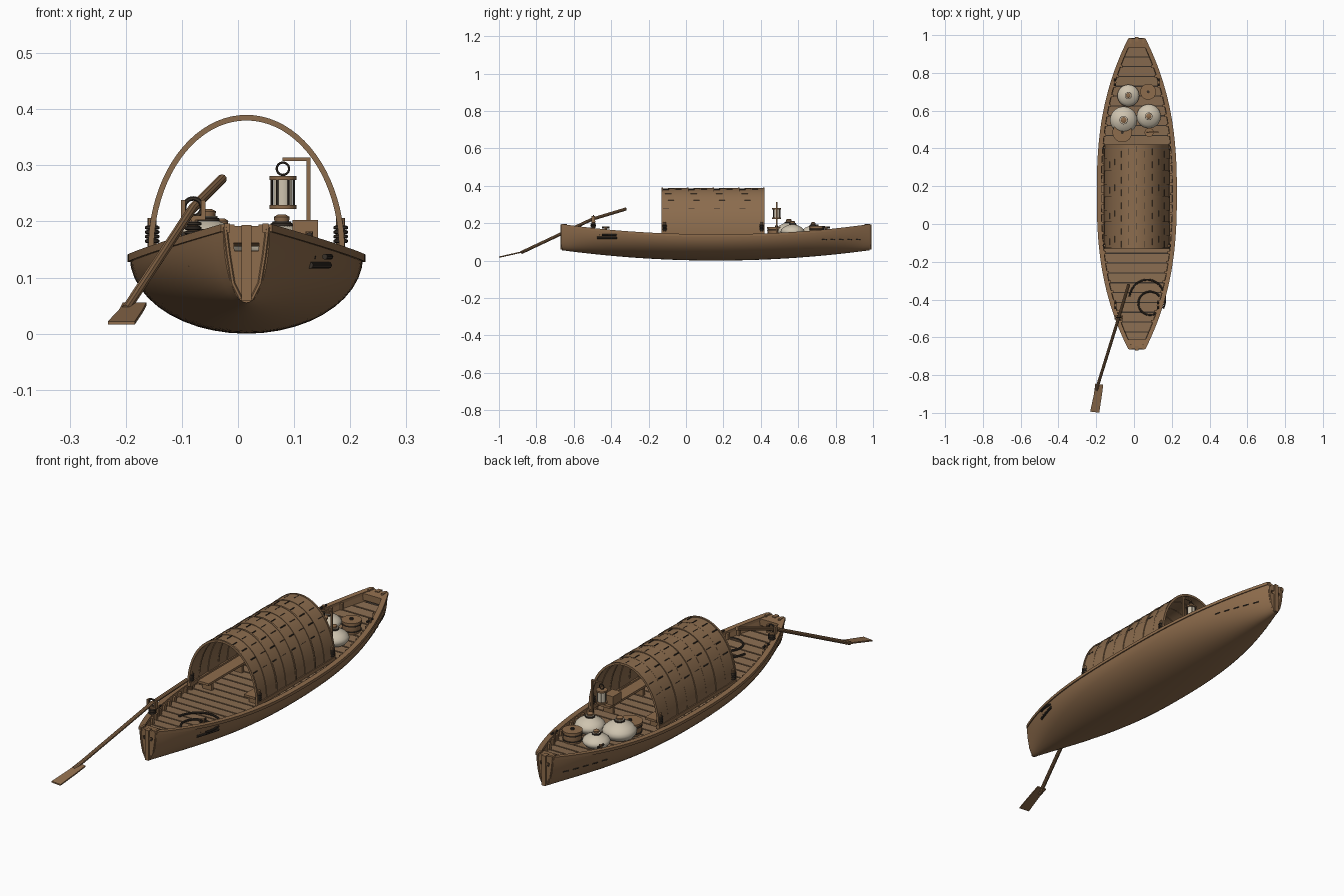
import bpy, bmesh, math
from mathutils import Vector
from math import sin, cos, pi, sqrt

if "Cube" in bpy.data.objects:
    bpy.data.objects.remove(bpy.data.objects["Cube"])

def material(name, c):
    m = bpy.data.materials.new(name)
    m.diffuse_color = (*c, 1)
    m.use_nodes = True
    m.node_tree.nodes["Principled BSDF"].inputs["Base Color"].default_value = m.diffuse_color
    return m

WOOD = material("brown wood", (0.27, 0.15, 0.072))
DECK = material("deck wood", (0.25, 0.15, 0.08))
MAT = material("canopy matting", (0.26, 0.15, 0.075))
DARK = material("dark rope", (0.04, 0.03, 0.022))
CREAM = material("cream pottery", (0.62, 0.55, 0.43))
CX, CY, L = 0.015, 0.16, 0.822

def width(s): return 0.208 * (1 - 0.8 * abs(s) ** 2.5)
def sheer(s): return 0.138 + 0.054 * abs(s) ** 2.2
def keel(s): return 0.055 * s * s
def floor(s): return 0.112 + 0.035 * s * s
def half_at(s, z):
    h = sheer(s) - keel(s)
    return width(s) * sqrt(max(0, 1 - ((sheer(s) - z) / h) ** 2))
def well(s): return max(0.008, half_at(s, floor(s)) - 0.018)

def finish(name, bm, mats, angle=35):
    bmesh.ops.recalc_face_normals(bm, faces=bm.faces)
    me = bpy.data.meshes.new(name)
    bm.to_mesh(me); bm.free()
    ob = bpy.data.objects.new(name, me)
    bpy.context.collection.objects.link(ob)
    for m in mats: me.materials.append(m)
    bpy.ops.object.select_all(action='DESELECT')
    ob.select_set(True)
    bpy.context.view_layer.objects.active = ob
    bpy.ops.object.shade_smooth_by_angle(angle=math.radians(angle))
    return ob

def add_loft(bm, loops):
    rows = [[bm.verts.new(p) for p in lp] for lp in loops]
    n = len(rows[0])
    for a, b in zip(rows, rows[1:]):
        for i in range(n):
            bm.faces.new((a[i], a[(i + 1) % n], b[(i + 1) % n], b[i]))
    bm.faces.new(rows[0]); bm.faces.new(rows[-1])

def loft(name, loops, mat):
    bm = bmesh.new(); add_loft(bm, loops)
    return finish(name, bm, [mat])

def box_loops(x0, x1, y0, y1, z0, z1):
    return [[(x0, y, z0), (x1, y, z0), (x1, y, z1), (x0, y, z1)] for y in (y0, y1)]

def box(name, c, d, mat):
    x, y, z = c; a, b, h = (v / 2 for v in d)
    return loft(name, box_loops(x - a, x + a, y - b, y + b, z - h, z + h), mat)

def tube(name, pts, r, mat, n=10, closed=False):
    pts = [Vector(p) for p in pts]
    loops, k, ref = [], len(pts), None
    for i, p in enumerate(pts):
        t = (pts[min(i + 1, k - 1)] - pts[max(i - 1, 0)]).normalized()
        if closed and i in (0, k - 1): t = (pts[1] - pts[-2]).normalized()
        ref = ref or (Vector((0, 0, 1)) if abs(t.z) < 0.9 else Vector((1, 0, 0)))
        u = (ref - t * ref.dot(t)).normalized(); ref = u
        v = t.cross(u)
        loops.append([p + r * (cos(2*pi*j/n) * u + sin(2*pi*j/n) * v) for j in range(n)])
    return loft(name, loops, mat)

def ring(name, c, R, r, mat, axis='z', n=24):
    x, y, z = c
    f = {'z': lambda a: (x + R*cos(a), y + R*sin(a), z), 'y': lambda a: (x + R*cos(a), y, z + R*sin(a))}[axis]
    return tube(name, [f(2*pi*i/n) for i in range(n + 1)], r, mat, 6, True)

def lathe(name, x, y, prof, mat, n=28):
    return loft(name, [[(x + r*cos(2*pi*j/n), y + r*sin(2*pi*j/n), z) for j in range(n)] for r, z in prof], mat)

# Hull: lofted half-ellipse sections with an inner well
loops, NS, M = [], 48, 22
for i in range(NS + 1):
    s = -1 + 2 * i / NS
    y, w, k, h = CY + s * L, width(s), keel(s), sheer(s) - keel(s)
    lp = [(CX - w * cos(pi*j/M), y, k + h * (1 - sin(pi*j/M))) for j in range(M + 1)]
    wi, f = well(s), floor(s)
    top = max(w - 0.016, wi)
    lp += [(CX + top, y, sheer(s)), (CX + wi, y, f), (CX - wi, y, f), (CX - top, y, sheer(s))]
    loops.append(lp)
bm = bmesh.new(); add_loft(bm, loops)
for fc in bm.faces:   # the floor under the planks shows as dark gaps
    c = fc.calc_center_median()
    s = (c.y - CY) / L
    if len(fc.verts) == 4 and abs(c.x - CX) < 0.002 and c.z > floor(s) - 0.01: fc.material_index = 1
finish("hull", bm, [WOOD, DARK], 40)

# Gunwale rails and inner frame blocks
for sg in (-1, 1):
    loops = []
    for i in range(NS + 1):
        s = -1 + 2 * i / NS
        y, w, z = CY + s * L, width(s), sheer(s)
        o, n = CX + sg * (w + 0.004), CX + sg * (w - 0.02)
        loops.append([(o, y, z - 0.010), (o, y, z + 0.003), (n, y, z + 0.003), (n, y, z - 0.010)])
    loft("gunwale_rail", loops, WOOD)
    bm = bmesh.new()
    for i in range(27):
        s = -0.82 + 1.64 * i / 26
        x, y = CX + sg * (width(s) - 0.025), CY + s * L
        add_loft(bm, box_loops(x - 0.006, x + 0.006, y - 0.007, y + 0.007, floor(s), sheer(s) - 0.004))
    finish("frame_blocks", bm, [WOOD])

# Deck planks
bm = bmesh.new()
NP = 30
for i in range(NP):
    p = 1.56 / NP
    y0 = CY - 0.78 + i * p; y1 = y0 + p - 0.006
    lp = []
    for y in (y0, y1):
        s = (y - CY) / L; w, z = well(s), floor(s)
        lp.append([(CX - w, y, z - 0.002), (CX + w, y, z - 0.002), (CX + w, y, z + 0.005), (CX - w, y, z + 0.005)])
    add_loft(bm, lp)
finish("deck_planks", bm, [DECK])

# End caps, stem posts and pegs at bow and stern
for e in (-1, 1):
    lp = []
    for s in (0.94, 0.97, 1.0):
        w, y, z = width(s) - 0.004, CY + e * s * L, sheer(s)
        lp.append([(CX - w, y, z - 0.03), (CX + w, y, z - 0.03), (CX + w, y, z), (CX - w, y, z)])
    loft("end_cap", lp, WOOD)
    box("stem_post", (CX, CY + e * 0.818, 0.126), (0.018, 0.026, 0.135), WOOD)
    for sg in (-1, 1):
        box("stem_cheek", (CX + sg * 0.034, CY + e * 0.81, 0.188), (0.010, 0.03, 0.016), WOOD)
        tube("stem_edge", [(CX + sg * x, CY + e * L, z) for x, z in
             ((0.038, 0.19), (0.032, 0.14), (0.024, 0.09), (0.010, 0.062))], 0.004, WOOD, 6)

# Canopy: overlapping arched mats with ribs
def arch(name, y0, y1, g, t, mat):
    lp = []
    for i in range(41):
        a = pi * i / 40
        q = [(r, y) for r in (g, g + t) for y in (y0, y1)]
        lp.append([(CX + (0.166 + r) * cos(a), y, 0.15 + (0.231 + r) * sin(a)) for r, y in (q[0], q[1], q[3], q[2])])
    loft(name, lp, mat)
P = 0.545 / 8
for i in range(8):
    y = -0.128 + i * P
    arch("canopy_mat", y, y + P, 0.0 + 0.002 * (i % 2), 0.005, MAT)
for i in range(9):
    y = -0.128 + i * P
    arch("canopy_rib", y - 0.004, y + 0.004, -0.001, 0.0085 if i % 2 else 0.010, MAT)
bm = bmesh.new()   # stitches lying on the mats
for i in range(8):
    for j in range(9):
        a = pi * (0.18 + 0.08 * j); y = -0.094 + i * P + 0.014 * ((j * 5 + i * 3) % 3 - 1)
        x, z = CX + 0.171 * cos(a), 0.15 + 0.236 * sin(a)
        add_loft(bm, box_loops(x - 0.0015, x + 0.0015, y - 0.017, y + 0.017, z - 0.002, z + 0.003))
finish("canopy_stitches", bm, [DARK])

# Canopy corner posts, lashings, side sills and benches
for sg in (-1, 1):
    x = CX + sg * 0.168
    box("canopy_sill", (x, 0.145, 0.147), (0.016, 0.55, 0.016), WOOD)
    for y in (-0.115, 0.405):
        tube("canopy_post", [(x, y, 0.12), (x, y, 0.206)], 0.008, WOOD)
        for k in range(4):
            ring("post_lashing", (x, y, 0.165 + 0.008 * k), 0.010, 0.0035, DARK, n=14)
    xb = CX + sg * 0.115
    box("bench_seat", (xb, 0.145, 0.158), (0.055, 0.5, 0.010), WOOD)
    for y in (-0.07, 0.145, 0.36):
        box("bench_leg", (xb, y, 0.134), (0.045, 0.014, 0.042), WOOD)
    # mooring cleats and lashing slots near both ends
    for y, dx in ((0.75, 0.115), (-0.43, 0.112)):
        xc, s = CX + sg * dx, (y - CY) / L
        z = sheer(s)
        tube("cleat_post", [(xc, y, floor(s)), (xc, y, z + 0.018)], 0.007, WOOD, 8)
        tube("cleat_bar", [(xc, y - 0.02, z + 0.012), (xc, y + 0.02, z + 0.012)], 0.005, DARK, 8)
    for k in range(5):
        y = 0.74 + 0.045 * k
        s = (y - CY) / L
        x0, x1 = (half_at(v, 0.112) for v in (s - 0.015, s + 0.015))
        tube("bow_slit", [(CX + sg * x0, y - 0.012, 0.112), (CX + sg * x1, y + 0.012, 0.113)], 0.003, DARK, 6)
box("cabin_box", (0.12, 0.35, 0.183), (0.045, 0.06, 0.04), WOOD)
tube("side_slot", [(CX + half_at((y - CY) / L, 0.122), y, 0.122) for y in (-0.475, -0.44, -0.405, -0.37)], 0.006, DARK, 8)

# Jars with necks, cords and stoppers
for x, y, r, top in ((-0.055, 0.55, 0.072, 0.222), (0.078, 0.57, 0.064, 0.212), (-0.03, 0.68, 0.058, 0.205)):
    b = floor((y - CY) / L) + 0.004
    h = top - 0.012 - b
    lathe("jar", x, y, [(r * a, b + h * c) for a, c in ((0.5, 0), (0.8, 0.12), (0.97, 0.3), (1, 0.42), (0.94, 0.56),
          (0.74, 0.72), (0.45, 0.84), (0.26, 0.9), (0.24, 0.97), (0.27, 1.0))], CREAM)
    ring("jar_cord", (x, y, b + h * 0.92), r * 0.26, 0.004, DARK)
    lathe("jar_stopper", x, y, [(r * 0.2, b + h * 0.98), (r * 0.22, top - 0.004), (r * 0.12, top)], WOOD, 14)

# Wooden tubs with lids and hoops
for x, y, r, top in ((0.075, 0.70, 0.042, 0.185), (-0.062, 0.485, 0.052, 0.18)):
    b = floor((y - CY) / L) + 0.004
    lathe("tub", x, y, [(r * 0.85, b), (r * 0.95, (b + top) / 2), (r * 0.92, top - 0.008)], WOOD, 16)
    lathe("tub_lid", x, y, [(r, top - 0.009), (r, top)], WOOD, 24)
    lathe("tub_knob", x, y, [(0.008, top), (0.008, top + 0.007)], DARK, 12)
    for f in (0.25, 0.7):
        ring("tub_hoop", (x, y, b + f * (top - b)), r * 0.94, 0.0025, DARK)

# Lantern on its bracket
LX, LY = 0.08, 0.485
box("lantern_post", (0.126, LY, 0.213), (0.007, 0.007, 0.195), WOOD)
box("lantern_arm", (0.104, LY, 0.311), (0.05, 0.007, 0.006), WOOD)
lathe("lantern_glass", LX, LY, [(0.017, 0.225), (0.017, 0.276)], CREAM, 16)
for z in (0.222, 0.274):
    lathe("lantern_plate", LX, LY, [(0.024, z), (0.024, z + 0.007)], WOOD, 16)
for k in range(6):
    x, y = LX + 0.020 * cos(pi * k / 3), LY + 0.020 * sin(pi * k / 3)
    tube("lantern_bar", [(x, y, 0.225), (x, y, 0.277)], 0.002, DARK, 6)
ring("lantern_handle", (LX, LY, 0.294), 0.011, 0.002, DARK, 'y')

# Steering oar with its crutch
tube("oar_shaft", [(-0.028, -0.32, 0.276), (-0.082, -0.50, 0.222), (-0.20, -0.88, 0.043)], 0.0085, WOOD)
lp = []
for (x0, x1, y, z) in ((-0.205, -0.163, -0.845, 0.053), (-0.212, -0.170, -0.90, 0.040), (-0.232, -0.184, -0.993, 0.019)):
    lp.append([(x0, y, z - 0.003), (x1, y - 0.006, z - 0.003), (x1, y - 0.006, z + 0.003), (x0, y, z + 0.003)])
loft("oar_blade", lp, WOOD)
tube("crutch_post", [(-0.08, -0.495, 0.12), (-0.08, -0.495, 0.208)], 0.010, WOOD)
for dx in (-0.018, 0.018):
    box("crutch_horn", (-0.08 + dx, -0.495, 0.222), (0.008, 0.018, 0.032), WOOD)
box("crutch_base", (-0.08, -0.495, 0.207), (0.044, 0.02, 0.008), WOOD)
ring("crutch_lashing", (-0.08, -0.495, 0.225), 0.016, 0.004, DARK, 'y')
for k in range(3):
    ring("crutch_rope", (-0.08, -0.495, 0.180 + 0.008 * k), 0.012, 0.0035, DARK, n=14)

# Rope coil on the stern deck
zr = floor(-0.7) + 0.008
tube("rope_coil", [(0.085 + 0.062 * cos(a), -0.42 + 0.062 * sin(a), zr) for a in [pi * (0.2 + 1.6 * i / 24) for i in range(25)]], 0.005, DARK, 8)
tube("rope_tail", [(0.07 + 0.095 * cos(a), -0.40 + 0.105 * sin(a), zr) for a in [pi * (-0.15 + 1.1 * i / 24) for i in range(25)]], 0.005, DARK, 8)
